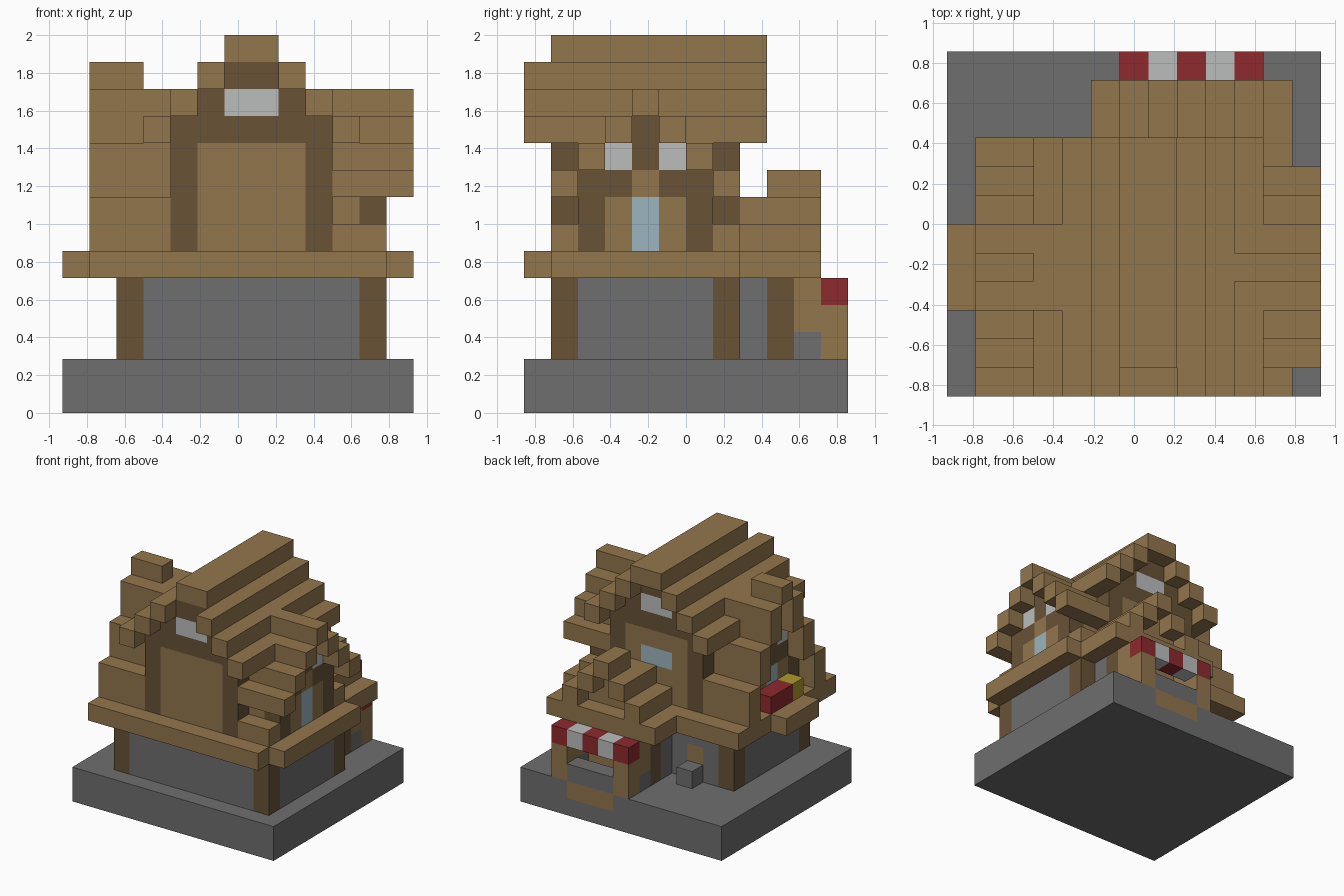
import bpy
import bmesh
from mathutils import Matrix, Vector

cube = bpy.data.objects.get("Cube")
if cube:
    bpy.data.objects.remove(cube, do_unlink=True)

UNIT = 1 / 7              # edge length of one building block
WIDE, DEEP = 13, 12       # footprint in blocks


def material(name, *rgb):
    mat = bpy.data.materials.new(name)
    mat.use_nodes = True
    colour = (*rgb, 1)
    mat.diffuse_color = colour
    mat.node_tree.nodes["Principled BSDF"].inputs["Base Color"].default_value = colour
    return mat


timber = material("light timber", .29, .18, .073)
beam = material("dark timber", .138, .084, .037)
stone = material("grey stone", .156, .156, .156)
white = material("white", .5, .51, .51)
glass = material("pale blue glass", .33, .46, .51)
red = material("red", .27, .023, .027)
yellow = material("yellow", .42, .32, .025)


def blocks(name, mat, *boxes):
    """One object from boxes, each given as (x range, y range, z range) in blocks."""
    bm = bmesh.new()
    for box in boxes:
        low = Vector([r[0] for r in box])
        high = Vector([r[1] for r in box])
        centre = (low + high) / 2 - Vector((WIDE / 2, DEEP / 2, 0))
        size = high - low
        place = Matrix.Translation(centre * UNIT) @ Matrix.Diagonal((*(size * UNIT), 1))
        bmesh.ops.create_cube(bm, size=1, matrix=place)
    mesh = bpy.data.meshes.new(name)
    bm.to_mesh(mesh)
    bm.free()
    mesh.materials.append(mat)
    obj = bpy.data.objects.new(name, mesh)
    bpy.context.collection.objects.link(obj)
    return obj


def one(a):
    """Range covering a single block."""
    return (a, a + 1)


def both(a, total):
    """The single-block range and its mirror image inside a total."""
    return (one(a), one(total - 1 - a))


# Stone base with a timber step let into its back face
blocks("base", stone, ((0, WIDE), (0, 11), (0, 2)), ((0, WIDE), one(11), one(0)),
       ((0, 7), one(11), one(1)), ((10, WIDE), one(11), one(1)))
blocks("base_step_panel", timber, ((7, 10), one(11), one(1)))

# Ground floor: stone walls between dark corner posts
ground = (2, 5)
blocks("ground_walls", stone, ((3, 11), (1, 7), ground), ((2, 3), (2, 7), ground),
       ((11, 12), (2, 7), ground), ((3, 4), one(7), ground),
       ((5, 11), one(7), ground), (one(4), one(7), one(4)))
blocks("corner_posts", beam, *[(x, y, ground) for x in (one(2), one(11))
                               for y in (one(1), one(7))])
blocks("back_door", timber, (one(4), one(7), (2, 4)))
blocks("door_step", stone, (one(4), one(8), one(2)))

# Floor ring that juts out over the ground floor
blocks("floor_beams", timber, ((1, 12), (0, 9), one(5)))
blocks("right_floor_beam", timber, (one(12), (1, 8), one(5)))
blocks("left_balcony", timber, (one(0), (3, 6), one(5)))

# Main upper storey: core, then a framed gable at the front and the back
blocks("upper_core", timber, ((4, 10), (2, 7), (6, 11)), ((5, 9), (2, 7), one(11)),
       ((6, 8), (2, 7), one(12)))
for side, row in (("front", 1), ("back", 7)):
    y = one(row)
    blocks(side + "_frame", beam, (one(4), y, (6, 10)), (one(9), y, (6, 10)),
           ((4, 10), y, one(10)), (one(5), y, one(11)), (one(8), y, one(11)),
           ((6, 8), y, one(12)))
    blocks(side + "_attic_window", white, ((6, 8), y, one(11)))
blocks("front_panel", timber, ((5, 9), one(1), (6, 10)))
blocks("back_panel", timber, ((5, 9), one(7), (6, 8)), ((5, 9), one(7), one(9)),
       (one(5), one(7), one(8)), (one(8), one(7), one(8)))
blocks("back_window", glass, ((6, 8), one(7), one(8)))

# Stepped main roof
blocks("roof_ridge", timber, ((6, 8), (1, 9), one(13)))
for step in range(3):
    blocks(f"roof_step_{step}", timber,
           *[(x, (0, 9), one(12 - step)) for x in both(5 - step, 14)])
blocks("roof_eaves", timber, *[(x, (0, 9), one(10)) for x in both(3, 14)])

# Right dormer: walls, framed face and stepped roof
x = one(11)
blocks("right_dormer_core", timber, (one(10), (2, 7), (6, 9)), (one(10), (3, 6), one(9)))
blocks("right_dormer_frame", beam, *[(x, y, (6, 9)) for y in both(2, 9)],
       *[(x, y, one(8)) for y in both(3, 9)], (x, one(4), (9, 11)))
blocks("right_dormer_panels", timber, *[(x, y, (6, 8)) for y in both(3, 9)],
       (x, one(4), one(8)))
blocks("right_dormer_window", glass, (x, one(4), (6, 8)))
blocks("right_dormer_attic_windows", white, *[(x, y, one(9)) for y in both(3, 9)])
blocks("right_dormer_ridge", timber, ((10, 13), one(4), one(11)))
for step in range(3):
    start = 11 if step == 0 else 10
    blocks(f"right_dormer_roof_{step}", timber,
           *[((start, 13), y, one(10 - step)) for y in both(3 - step, 9)])
blocks("right_dormer_feet", timber, *[((10, 12), y, one(6)) for y in both(1, 9)])

# Left dormer: steeper roof in double-height steps
x = one(2)
blocks("left_dormer_core", timber, (one(3), (2, 7), (6, 8)), (one(3), (3, 6), (8, 10)),
       (one(3), one(4), (10, 12)))
blocks("left_dormer_frame", beam, *[(x, y, (6, 8)) for y in both(2, 9)],
       (x, (3, 6), one(8)), (x, one(4), (9, 12)))
blocks("left_dormer_panels", timber, *[(x, y, (6, 8)) for y in both(3, 9)])
blocks("left_dormer_window", glass, (x, one(4), (6, 8)))
blocks("left_dormer_attic_windows", white, *[(x, y, one(9)) for y in both(3, 9)])
for step in range(3):
    low = 10 - 2 * step
    blocks(f"left_dormer_roof_{step}", timber,
           *[((1, 4), y, (low, low + 2)) for y in both(3 - step, 9)])
blocks("left_dormer_ridge", timber, ((1, 3), one(4), one(12)))
blocks("red_flowers", red, (one(1), (4, 6), one(6)))
blocks("yellow_flowers", yellow, (one(1), one(3), one(6)))

# Rear annex with a small stepped gable
annex_sides = (one(6), one(10))
blocks("annex_walls", stone, ((6, 11), one(8), ground),
       *[(x, one(10), one(2)) for x in annex_sides])
blocks("annex_posts", beam, *[(x, one(9), ground) for x in annex_sides])
blocks("annex_back_wall", timber, ((7, 10), one(9), ground))
blocks("annex_brackets", timber, *[(x, one(10), (3, 5)) for x in annex_sides])
blocks("annex_eaves", timber, ((5, 12), (9, 11), one(5)))
blocks("annex_gable", timber, ((7, 10), (8, 10), one(6)), (one(8), (8, 10), one(7)))
for step in range(2):
    blocks(f"annex_roof_{step}", timber,
           *[(x, (8, 11), one(6 + step)) for x in both(6 + step, 17)])
blocks("annex_ridge", timber, (one(8), (9, 11), one(8)))

# Market stall: posts, counter and striped awning
blocks("stall_posts", timber, *[(x, one(11), (2, 4)) for x in annex_sides])
blocks("stall_counter", stone, ((7, 10), one(11), one(2)))
blocks("awning_red", red, *[(one(a), one(11), one(4)) for a in (6, 8, 10)])
blocks("awning_white", white, *[(one(a), one(11), one(4)) for a in (7, 9)])
